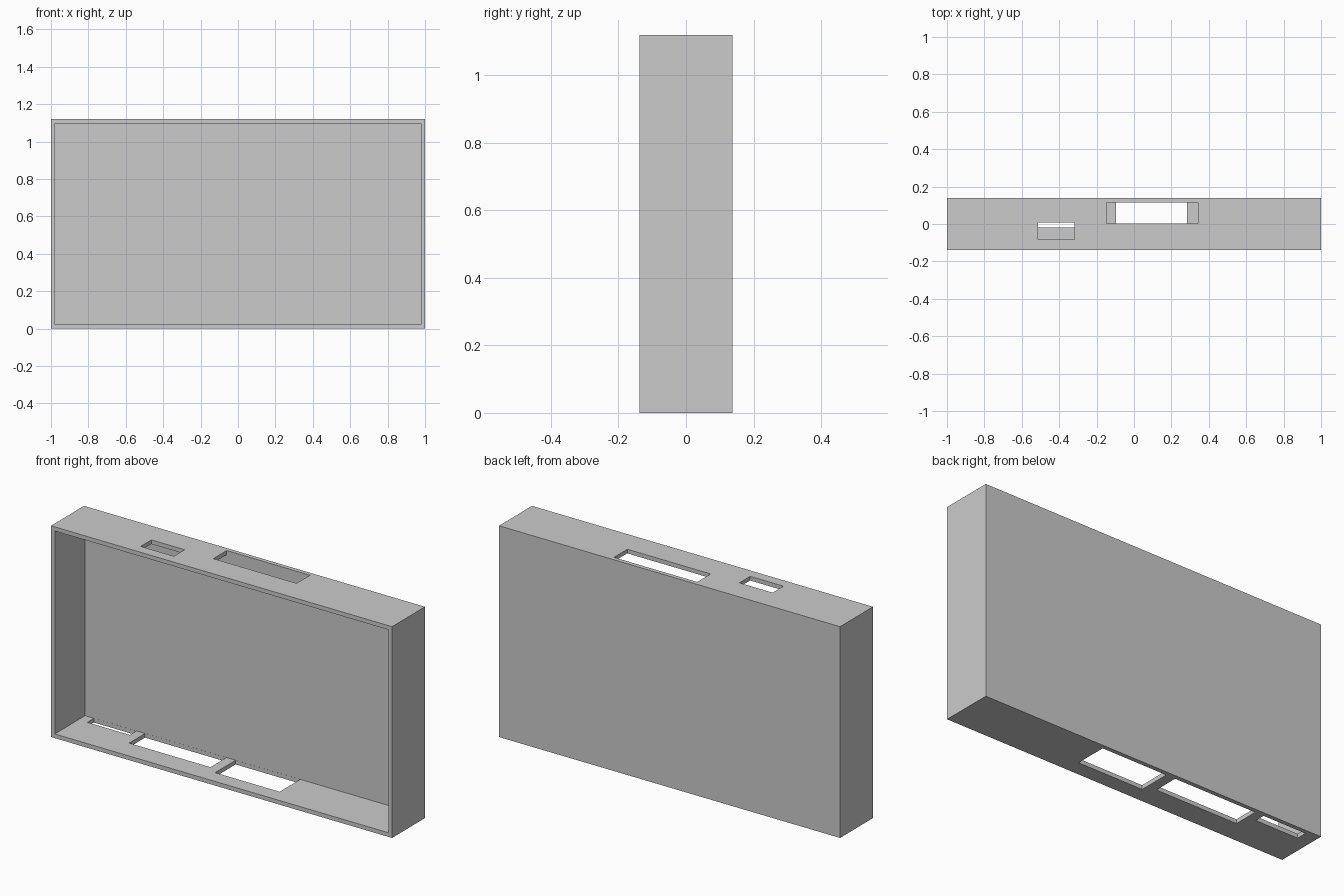
import bpy

if "Cube" in bpy.data.objects:
    bpy.data.objects.remove(bpy.data.objects["Cube"])

HX, HY, H, T = 1.0, 0.138, 1.12, 0.022   # half width, half depth, height, wall
BACK = HY - T                            # inner face of the back wall


def box(name, x, y, z):
    """Box from (min, max) ranges."""
    bpy.ops.mesh.primitive_cube_add(size=1, location=[sum(r) / 2 for r in (x, y, z)])
    ob = bpy.context.object
    ob.name = name
    ob.scale = [r[1] - r[0] for r in (x, y, z)]
    bpy.ops.object.transform_apply(location=True, rotation=False, scale=True)
    return ob


def cut(target, name, x, y, z):
    """Subtract a box from the target."""
    cutter = box(name, x, y, z)
    cutter.hide_render = True
    mod = target.modifiers.new(name, 'BOOLEAN')
    mod.operation = 'DIFFERENCE'
    mod.solver = 'EXACT'
    mod.object = cutter
    bpy.context.view_layer.objects.active = target
    bpy.ops.object.modifier_apply(modifier=mod.name)
    bpy.data.objects.remove(cutter, do_unlink=True)


# Shallow case, open at the front
case = box("open_case", (-HX, HX), (-HY, HY), (0, H))
cut(case, "cavity", (-HX + T, HX - T), (-HY - 0.1, BACK), (T, H - T))

# Slots in the top wall
for x, y in [((-0.513, -0.318), (-0.083, 0.007)),
             ((-0.147, 0.342), (0.003, BACK - 0.0005))]:
    cut(case, "top_slot", x, y, (H - 2 * T, H + 0.1))

# Slots in the floor, all reaching the back wall
for x, y0 in [((-0.926, -0.676), 0.06), ((-0.626, -0.149), -0.018),
              ((-0.095, 0.284), -0.056)]:
    cut(case, "floor_slot", x, (y0, BACK - 0.0005), (-0.1, 2 * T))
